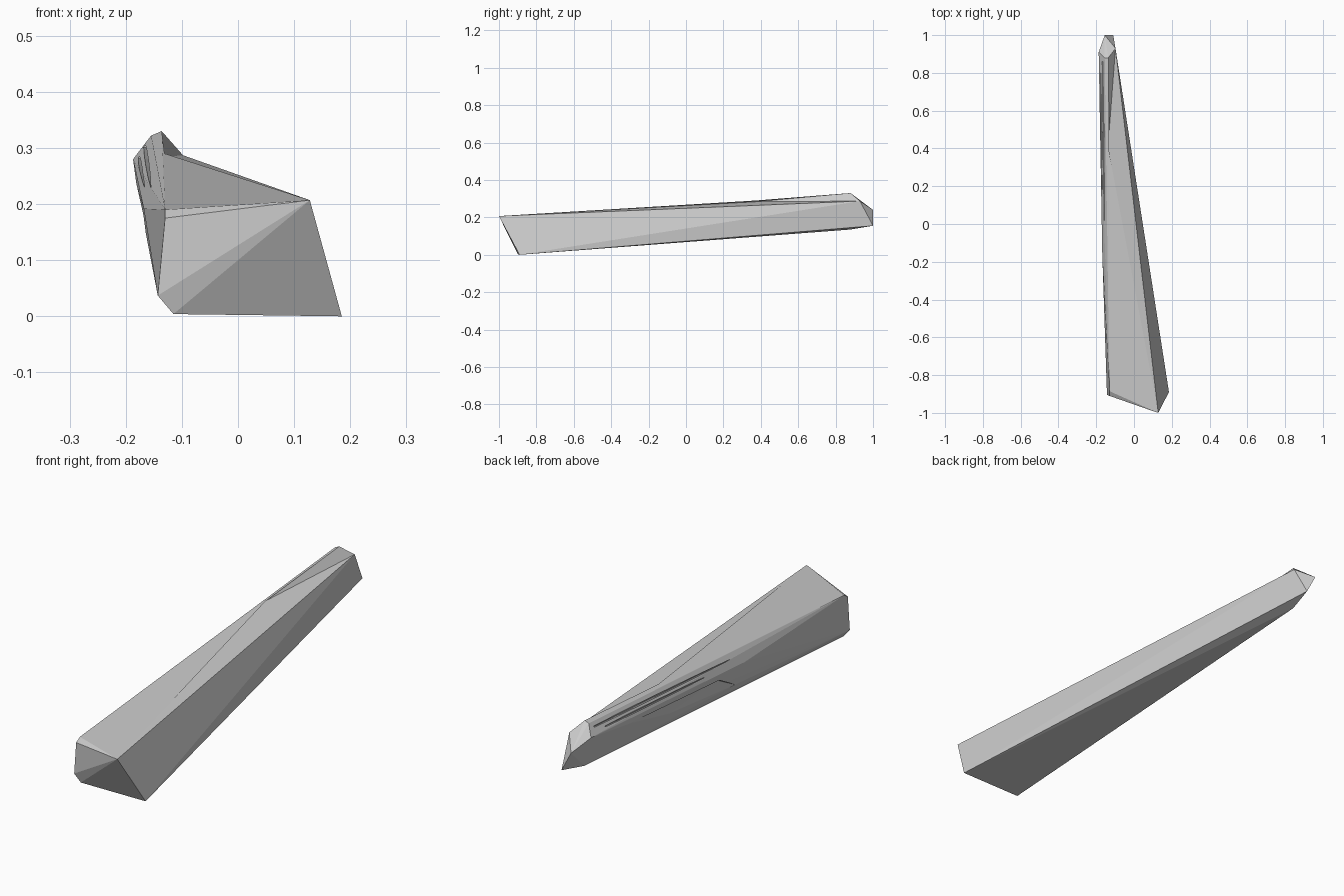
import bpy, bmesh
from mathutils import Vector

if "Cube" in bpy.data.objects:
    bpy.data.objects.remove(bpy.data.objects["Cube"])


def hull(name, points):
    """Flat-sided convex solid around a few corner points."""
    bm = bmesh.new()
    for p in points:
        bm.verts.new(p)
    res = bmesh.ops.convex_hull(bm, input=bm.verts[:])
    loose = [v for v in bm.verts if not v.link_faces]
    bmesh.ops.delete(bm, geom=loose, context='VERTS')
    bmesh.ops.recalc_face_normals(bm, faces=bm.faces[:])
    me = bpy.data.meshes.new(name)
    bm.to_mesh(me)
    bm.free()
    ob = bpy.data.objects.new(name, me)
    bpy.context.collection.objects.link(ob)
    return ob


# Key corners shared by the splinter and its chipped areas
front_top = Vector((.128, -1, .207))
back_ridge = Vector((-.136, .88, .33))
back_right = Vector((-.098, .93, .287))

# Main tapered splinter
splinter = hull("splinter", [
    front_top, (.185, -.89, 0), (-.115, -.9, .004), (-.143, -.905, .037),
    (-.13, -.91, .175), (-.13, -.885, .19),
    (-.168, -.157, .192), (-.155, -.10, .11), (-.181, .63, .235),
    back_ridge, (-.155, .88, .322), (-.187, .91, .28), back_right,
    (-.155, 1, .24), (-.11, 1, .155), (-.135, .88, .135)])

cutters = []

# Shallow slope beside the rear top ridge
apex = (front_top + back_ridge + back_right) / 3 + Vector((.03, 0, .1))
cutters.append(hull("ridge_cutter", [
    front_top, back_ridge, back_right, (-.140, .38, .284), apex]))

# Long ledge broken out of the left side
ledge = [Vector(p) for p in ((-.155, -.11, .11), (-.15, .015, .177),
                             (-.181, .63, .236), (-.163, .40, .158))]
out = Vector((-.06, 0, .01))
cutters.append(hull("ledge_cutter", ledge + [p + out for p in ledge]))

# Thin cracks along the upper left side
inward = Vector((.8, 0, -.6))
across = Vector((.6, 0, .8))
for start, end, width in (((-.150, -.10, .225), (-.167, .86, .304), .007),
                          ((-.162, .10, .225), (-.178, .80, .285), .006)):
    a, b = Vector(start), Vector(end)
    m = a.lerp(b, .6)
    cutters.append(hull("crack_cutter", [
        a - inward * .012, b - inward * .012, a + inward * .002,
        m + inward * .016, b + inward * .008,
        m - inward * .012 + across * width, m - inward * .012 - across * width,
        b - inward * .012 + across * width, b - inward * .012 - across * width]))

for c in cutters:
    c.hide_render = True
    mod = splinter.modifiers.new(c.name, 'BOOLEAN')
    mod.operation = 'DIFFERENCE'
    mod.solver = 'EXACT'
    mod.object = c

# Bake the cuts and clear the helpers
bpy.context.view_layer.update()
deps = bpy.context.evaluated_depsgraph_get()
baked = bpy.data.meshes.new_from_object(splinter.evaluated_get(deps))
splinter.modifiers.clear()
splinter.data = baked
for c in cutters:
    bpy.data.objects.remove(c)
